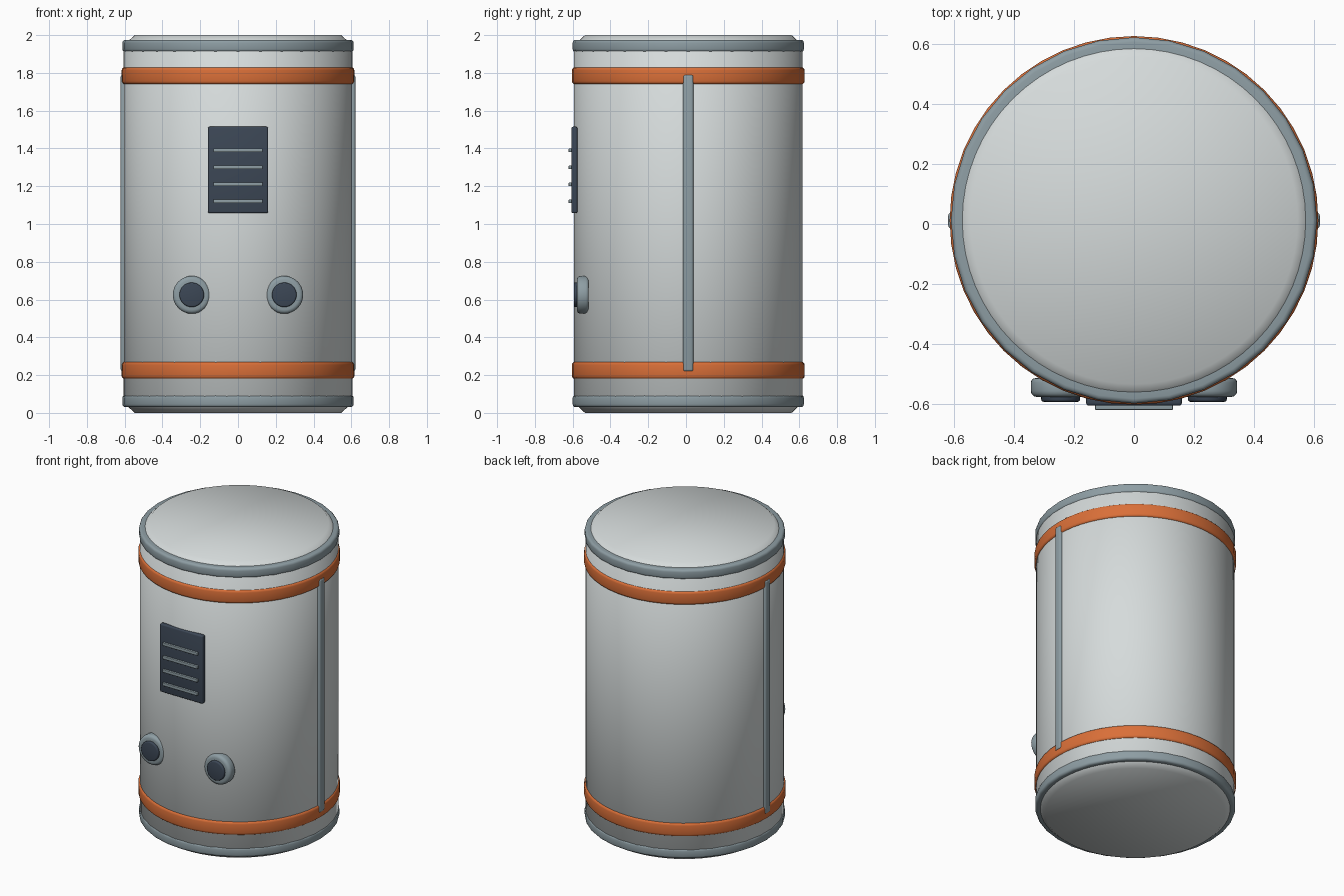
import bpy, bmesh, math
from mathutils import Matrix

if "Cube" in bpy.data.objects:
    bpy.data.objects.remove(bpy.data.objects["Cube"])

CY = 0.012          # y of the tank axis


def material(name, rgb):
    m = bpy.data.materials.new(name)
    m.diffuse_color = (*rgb, 1)
    m.use_nodes = True
    m.node_tree.nodes["Principled BSDF"].inputs["Base Color"].default_value = m.diffuse_color
    return m


PALE = material("pale grey", (0.67, 0.71, 0.71))
STEEL = material("steel grey", (0.27, 0.34, 0.37))
ORANGE = material("orange", (0.70, 0.16, 0.04))
NAVY = material("dark navy", (0.045, 0.063, 0.092))


def finish(bm, name, mat, angle=40):
    bmesh.ops.recalc_face_normals(bm, faces=bm.faces)
    me = bpy.data.meshes.new(name)
    bm.to_mesh(me)
    bm.free()
    ob = bpy.data.objects.new(name, me)
    bpy.context.collection.objects.link(ob)
    me.materials.append(mat)
    bpy.ops.object.select_all(action='DESELECT')
    ob.select_set(True)
    bpy.context.view_layer.objects.active = ob
    bpy.ops.object.shade_smooth_by_angle(angle=math.radians(angle))
    return ob


def lathe(name, profile, mat, sides, closed=False, place=Matrix(), angle=40):
    """Spin (radius, height) points round z; open profiles get end caps."""
    bm = bmesh.new()
    rings = [[bm.verts.new((r * math.cos(2 * math.pi * i / sides),
                            r * math.sin(2 * math.pi * i / sides), z))
              for i in range(sides)] for r, z in profile]
    pairs = list(zip(rings, rings[1:]))
    if closed:
        pairs.append((rings[-1], rings[0]))
    else:
        bm.faces.new(rings[0])
        bm.faces.new(rings[-1])
    for a, b in pairs:
        for i in range(sides):
            j = (i + 1) % sides
            bm.faces.new((a[i], a[j], b[j], b[i]))
    bm.transform(place)
    return finish(bm, name, mat, angle)


def box(name, lo, hi, mat, bevel):
    bm = bmesh.new()
    bmesh.ops.create_cube(bm, size=1)
    for v in bm.verts:
        v.co = [l + (h - l) * (c + 0.5) for l, h, c in zip(lo, hi, v.co)]
    bmesh.ops.bevel(bm, geom=bm.edges[:], offset=bevel, segments=3,
                    profile=0.5, affect='EDGES')
    return finish(bm, name, mat)


def round_corner(r, z, b, start):
    """Quarter arc of radius b centred at (r, z)."""
    return [(r + b * math.cos(math.radians(start + 30 * k)),
             z + b * math.sin(math.radians(start + 30 * k))) for k in range(4)]


AXIS = Matrix.Translation((0, CY, 0))

# Tank shell with chamfered ends
lathe("tank_body", [(0.547, 0), (0.606, 0.055), (0.606, 1.945), (0.547, 2.0)],
      PALE, 64, place=AXIS, angle=50)


# Hoops round the shell
def hoop(name, r, z0, z1, mat, sides):
    b = 0.016
    prof = ([(0.56, z0)] + round_corner(r - b, z0 + b, b, -90)
            + round_corner(r - b, z1 - b, b, 0) + [(0.56, z1)])
    lathe(name, prof, mat, sides, closed=True, place=AXIS)


hoop("bottom_rim", 0.612, 0.03, 0.095, STEEL, 32)
hoop("top_rim", 0.612, 1.91, 1.975, STEEL, 32)
hoop("lower_band", 0.616, 0.18, 0.27, ORANGE, 48)
hoop("upper_band", 0.616, 1.74, 1.83, ORANGE, 48)

# Side rails and round ports, one on each side
for side, s in (("left", -1), ("right", 1)):
    x0, x1 = sorted((s * 0.585, s * 0.621))
    box(side + "_rail", (x0, CY - 0.027, 0.22), (x1, CY + 0.027, 1.79), STEEL, 0.011)

    # local z points to the front (-y)
    place = Matrix.Translation((s * 0.245, 0, 0.625)) @ Matrix.Rotation(math.radians(90), 4, 'X')
    lathe(side + "_port_ring",
          [(0.08, 0.515)] + round_corner(0.085, 0.53, 0.015, -90)
          + round_corner(0.08, 0.558, 0.02, 0) + [(0.06, 0.578)],
          STEEL, 32, place=place)
    lathe(side + "_port_cap",
          [(0.065, 0.56)] + round_corner(0.057, 0.586, 0.008, 0),
          NAVY, 32, place=place)

# Front vent panel with four slats
box("vent_panel", (-0.16, -0.607, 1.057), (0.16, -0.575, 1.515), NAVY, 0.009)
for i in range(4):
    z = 1.12 + 0.09 * i
    box(f"vent_slat_{i + 1}", (-0.13, -0.621, z - 0.01), (0.13, -0.60, z + 0.01), STEEL, 0.003)
